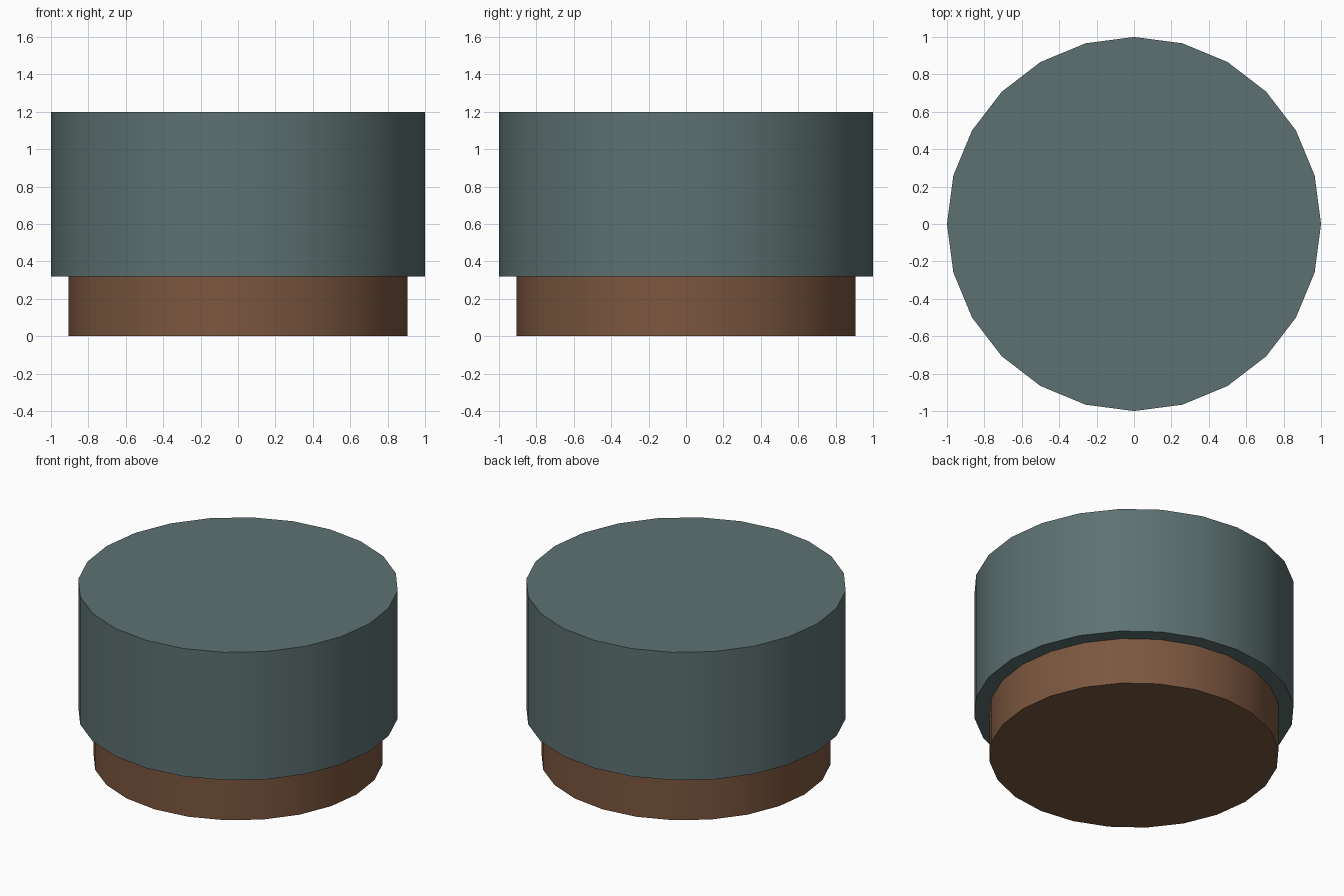
import bpy, math

if "Cube" in bpy.data.objects:
    bpy.data.objects.remove(bpy.data.objects["Cube"])


def drum(name, radius, z0, z1, color):
    """Smooth-sided 24-gon cylinder between two heights."""
    bpy.ops.mesh.primitive_cylinder_add(
        vertices=24, radius=radius, depth=z1 - z0, location=(0, 0, (z0 + z1) / 2))
    obj = bpy.context.object
    obj.name = name
    bpy.ops.object.shade_smooth_by_angle(angle=math.radians(30))
    mat = bpy.data.materials.new(name + "_colour")
    mat.diffuse_color = (*color, 1)
    mat.use_nodes = True
    mat.node_tree.nodes["Principled BSDF"].inputs["Base Color"].default_value = mat.diffuse_color
    obj.data.materials.append(mat)
    return obj


# recessed wooden plinth
drum("plinth", 0.905, 0.0, 0.32, (0.20, 0.095, 0.05))
# upholstered round seat
drum("seat_cushion", 1.0, 0.32, 1.2, (0.11, 0.165, 0.165))
